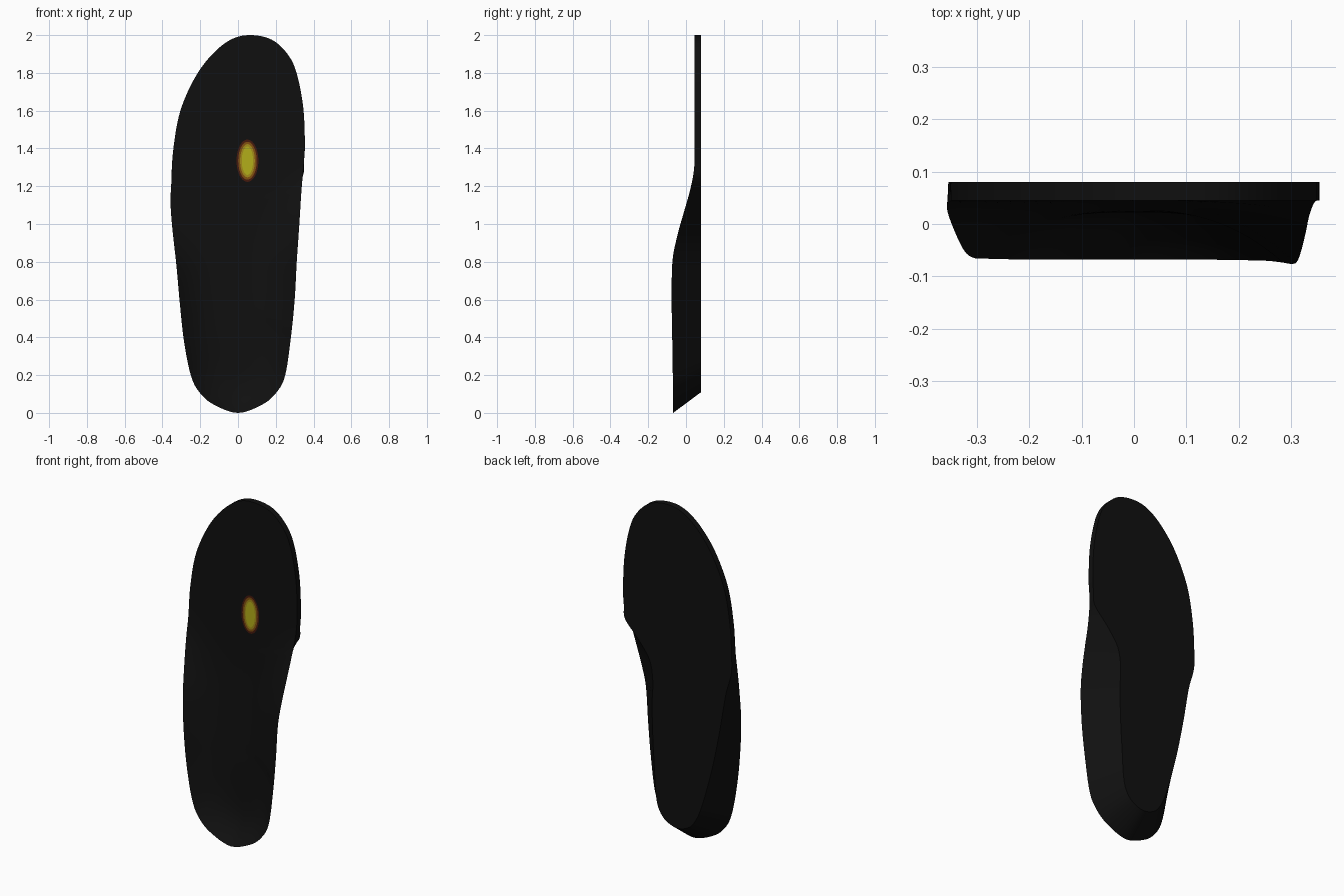
import bpy, bmesh, math

if "Cube" in bpy.data.objects:
    bpy.data.objects.remove(bpy.data.objects["Cube"])

def material(name, r, g, b):
    m = bpy.data.materials.new(name)
    m.diffuse_color = (r, g, b, 1)
    m.use_nodes = True
    m.node_tree.nodes["Principled BSDF"].inputs["Base Color"].default_value = m.diffuse_color
    return m

def finish(bm, name, mats, angle=35):
    bmesh.ops.recalc_face_normals(bm, faces=bm.faces[:])
    me = bpy.data.meshes.new(name)
    bm.to_mesh(me)
    bm.free()
    ob = bpy.data.objects.new(name, me)
    bpy.context.collection.objects.link(ob)
    for m in mats:
        me.materials.append(m)
    bpy.ops.object.select_all(action='DESELECT')
    ob.select_set(True)
    bpy.context.view_layer.objects.active = ob
    bpy.ops.object.shade_smooth_by_angle(angle=math.radians(angle))
    return ob

BACK = 0.08
# Outline from heel up the arch side, over the toe, down the outer side:
# rim x, z, y, then back-face x, z where it differs from the rim
OUTLINE = [
    (0.0, 0.0, -0.068, 0.0, 0.11), (0.13, 0.045, -0.068, 0.075, 0.135),
    (0.205, 0.11, -0.069, 0.12, 0.19), (0.25, 0.2, -0.07, 0.14, 0.27),
    (0.28, 0.4, -0.073, 0.15, 0.43), (0.30, 0.6, -0.076, 0.16, 0.6),
    (0.311, 0.8, -0.072, 0.165, 0.8), (0.32, 0.93, -0.048, 0.16, 0.93),
    (0.328, 1.05, -0.015, 0.18, 1.05), (0.334, 1.15, 0.014, 0.25, 1.15),
    (0.342, 1.25, 0.037, 0.34, 1.25), (0.349, 1.33, 0.045), (0.354, 1.43, 0.045),
    (0.345, 1.62, 0.045), (0.31, 1.8, 0.045), (0.262, 1.9, 0.045),
    (0.18, 1.975, 0.045), (0.07, 2.0, 0.045), (-0.03, 1.98, 0.045),
    (-0.13, 1.905, 0.045), (-0.225, 1.78, 0.045), (-0.305, 1.6, 0.045),
    (-0.342, 1.4, 0.045), (-0.353, 1.22, 0.042),
    (-0.357, 1.11, 0.030, -0.35, 1.11), (-0.348, 0.98, 0.0, -0.315, 0.98),
    (-0.326, 0.78, -0.048, -0.28, 0.78), (-0.308, 0.58, -0.064, -0.24, 0.58),
    (-0.286, 0.38, -0.066, -0.2, 0.42), (-0.25, 0.2, -0.067, -0.155, 0.27),
    (-0.205, 0.11, -0.068, -0.12, 0.19), (-0.13, 0.045, -0.068, -0.075, 0.135)]
points = [p if len(p) == 5 else p + p[:2] for p in OUTLINE]

def smooth_loop(pts, steps):
    """Closed Catmull-Rom curve through the control points."""
    out, n = [], len(pts)
    for i in range(n):
        q = [pts[(i + k) % n] for k in (-1, 0, 1, 2)]
        for s in range(steps):
            t = s / steps
            out.append([0.5 * (2 * b + (c - a) * t + (2 * a - 5 * b + 4 * c - d) * t * t
                               + (3 * b - a - 3 * c + d) * t ** 3) for a, b, c, d in zip(*q)])
    return out

def bed_depth(z):
    """Depth of the foot bed along its middle: heel cup to flat forefoot."""
    t = min(max((z - 0.35) / 0.75, 0), 1)
    return 0.022 + 0.023 * t * t * (3 - 2 * t)

# Insole body: concentric rings for the cupped bed, then the wall and flat back
loop = smooth_loop(points, 6)
bm = bmesh.new()
RINGS = 14
rings = []
for k in range(RINGS + 1):
    t = 0.02 + 0.98 * k / RINGS
    ring = []
    for x, z, y, xb, zb in loop:
        sx, sz = 0.0, 0.28 + (z / 2) * 1.4
        pz = sz + t * (z - sz)
        power = 2.6 if x > 0 and 0.4 < z < 1.2 else 3.2
        mid = bed_depth(pz)
        ring.append(bm.verts.new((sx + t * (x - sx), mid + (y - mid) * t ** power, pz)))
    rings.append(ring)
rings.append([bm.verts.new((xb, BACK, zb)) for x, z, y, xb, zb in loop])
n = len(loop)
for a, b in zip(rings, rings[1:]):
    for i in range(n):
        j = (i + 1) % n
        bm.faces.new((a[i], a[j], b[j], b[i]))
# narrow centre strip closing the innermost ring, and the back face
for cap in (rings[0], rings[-1]):
    for i in range(n // 2):
        a, b, c, d = cap[i], cap[i + 1], cap[(n - i - 1) % n], cap[(n - i) % n]
        quad = list(dict.fromkeys((a, b, c, d)))
        if len(quad) > 2:
            bm.faces.new(quad)
black = material("black_foam", 0.005, 0.005, 0.005)
finish(bm, "insole", [black])

# Coloured oval spot under the ball of the foot, fading from yellow to dark red
colours = [material("spot_yellow", 0.45, 0.42, 0.01), material("spot_gold", 0.36, 0.26, 0.01),
           material("spot_orange", 0.22, 0.08, 0.005), material("spot_dark_red", 0.06, 0.01, 0.004)]
bm = bmesh.new()
SIDES = 40
previous = [bm.verts.new((0.05, 0.0425, 1.335))]
for m, (rx, rz) in enumerate([(0.03, 0.075), (0.039, 0.088), (0.049, 0.1), (0.058, 0.112)]):
    ring = [bm.verts.new((0.05 + rx * math.cos(i * math.tau / SIDES), 0.0425,
                          1.335 + rz * math.sin(i * math.tau / SIDES))) for i in range(SIDES)]
    for i in range(SIDES):
        j = (i + 1) % SIDES
        inner = [previous[0]] if m == 0 else [previous[j], previous[i]]
        bm.faces.new([ring[i], ring[j]] + inner).material_index = m
    previous = ring
spot = finish(bm, "pressure_spot", colours)
# face the spot forwards
if spot.data.polygons[0].normal.y > 0:
    spot.data.flip_normals()
